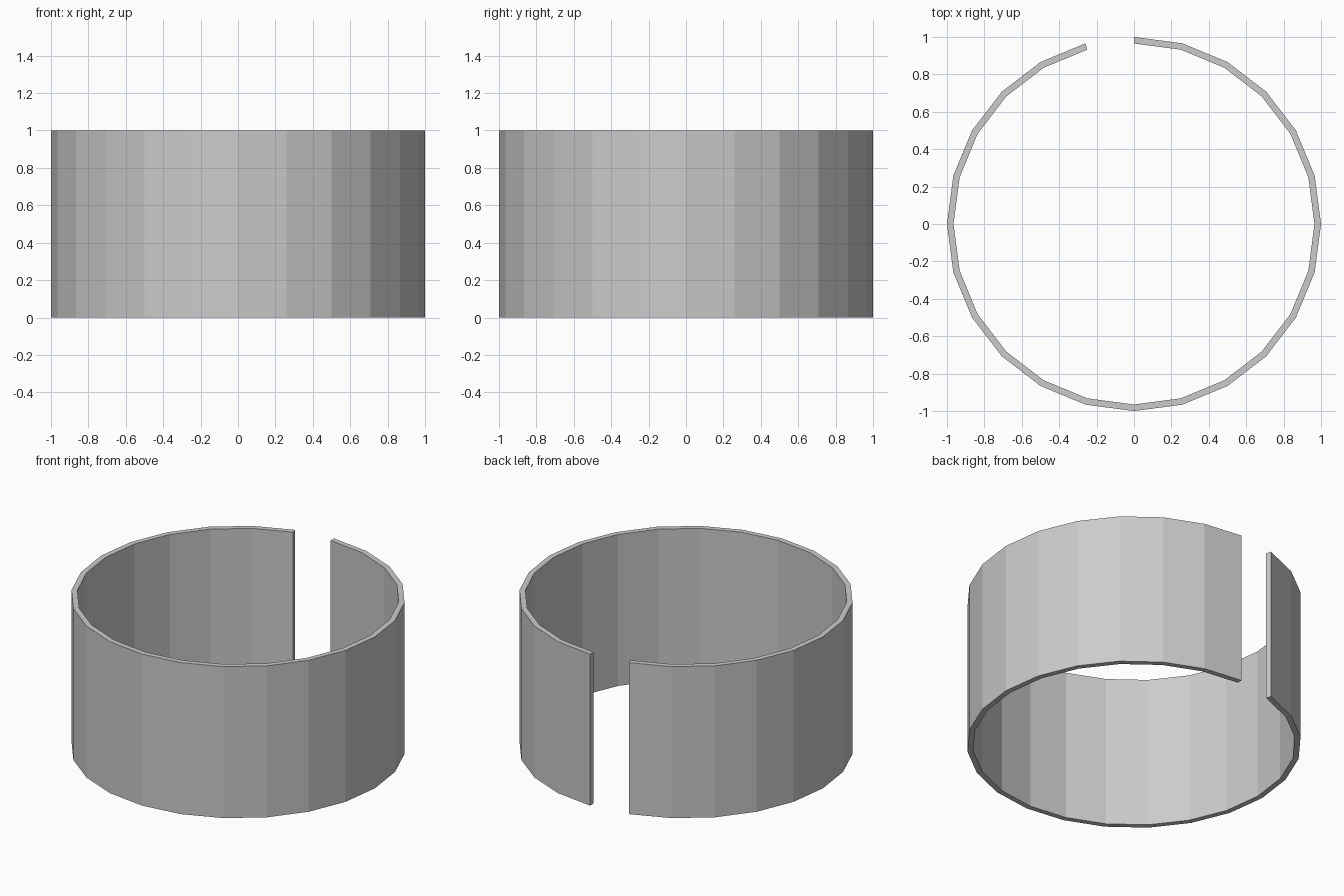
import bpy
import bmesh
from math import sin, cos, radians

if "Cube" in bpy.data.objects:
    bpy.data.objects.remove(bpy.data.objects["Cube"])

SIDES = 24        # full circle divisions; one is left open
OUTER, INNER, HEIGHT = 1.0, 0.965, 1.0

bm = bmesh.new()

# Cross-sections of the wall, clockwise from the back, stopping one side short
rings = []
for i in range(SIDES):
    a = radians(i * 360 / SIDES)
    rings.append([bm.verts.new((r * sin(a), r * cos(a), z))
                  for r, z in ((OUTER, 0), (OUTER, HEIGHT), (INNER, HEIGHT), (INNER, 0))])

# Wall faces between neighbouring cross-sections
for a, b in zip(rings, rings[1:]):
    for k in range(4):
        n = (k + 1) % 4
        bm.faces.new((a[k], a[n], b[n], b[k]))

# End caps at the slot
bm.faces.new(rings[0])
bm.faces.new(rings[-1])
bmesh.ops.recalc_face_normals(bm, faces=bm.faces[:])

mesh = bpy.data.meshes.new("split_ring")
bm.to_mesh(mesh)
bm.free()
bpy.context.collection.objects.link(bpy.data.objects.new("split_ring", mesh))
